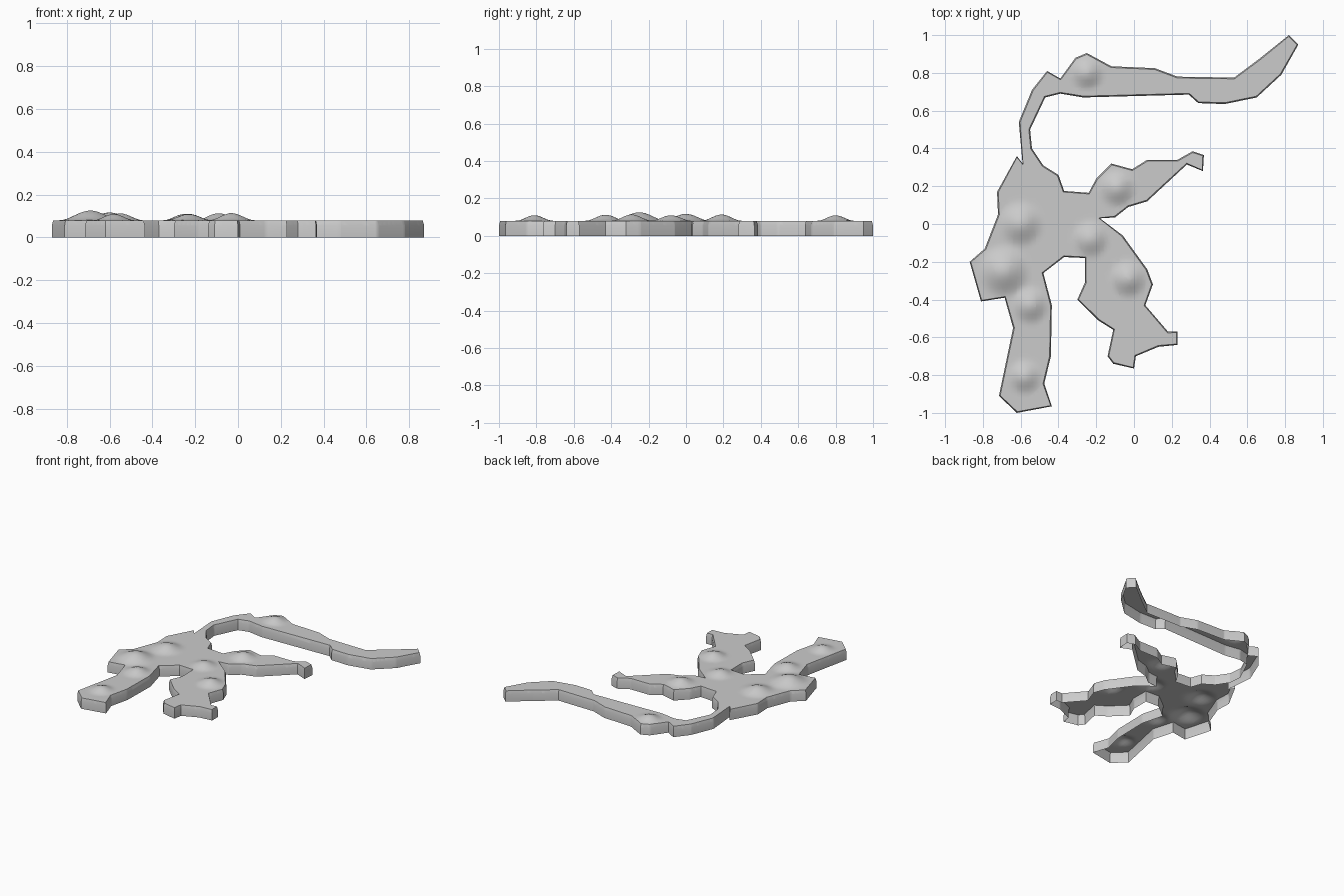
import bpy, bmesh, math
from mathutils import Vector

if "Cube" in bpy.data.objects:
    bpy.data.objects.remove(bpy.data.objects["Cube"])

# Silhouette: tail, right arm, right leg, left leg, head side, back to the tail
OUTLINE = [
    (.82, 1), (.87, .95), (.78, .79), (.65, .67), (.48, .635), (.34, .64), (.29, .685),
    (-.27, .67), (-.39, .69), (-.47, .67), (-.55, .50), (-.54, .40), (-.48, .31),
    (-.40, .26), (-.37, .175), (-.24, .165), (-.20, .24), (-.12, .32), (-.01, .29),
    (.07, .34), (.23, .34), (.31, .385), (.37, .365), (.365, .28), (.28, .315),
    (.14, .185), (.07, .12), (-.03, .09), (-.10, .035), (-.18, .03), (-.06, -.06),
    (.07, -.24), (.10, -.32), (.06, -.43), (.18, -.57), (.23, -.57),
    (.23, -.64), (.13, -.65), (.01, -.70), (0, -.765), (-.11, -.74), (-.14, -.70),
    (-.11, -.56), (-.19, -.51), (-.30, -.40), (-.26, -.31), (-.26, -.18), (-.37, -.175),
    (-.48, -.26), (-.435, -.43), (-.44, -.70), (-.475, -.845), (-.435, -.965),
    (-.62, -1), (-.715, -.91), (-.64, -.55), (-.685, -.39), (-.81, -.41),
    (-.87, -.20), (-.79, -.13), (-.72, .05), (-.725, .17), (-.62, .36), (-.59, .32),
    (-.61, .54), (-.54, .71), (-.46, .81), (-.39, .77), (-.31, .88), (-.25, .905),
    (-.12, .835), (.11, .825), (.23, .78), (.53, .775), (.67, .88),
]
OUTLINE.reverse()

# Bumps: x, y, radius, height
BUMPS = [(-.25, .80, .10, .03), (-.09, .19, .11, .034), (-.23, -.08, .11, .03),
         (-.03, -.29, .11, .034), (-.60, 0, .13, .037), (-.69, -.25, .15, .046),
         (-.55, -.43, .11, .033), (-.58, -.81, .10, .03)]
HEIGHT, SOFT = .08, .007


def inset(i):
    """Move a corner slightly inward for the softened top rim."""
    p = Vector(OUTLINE[i])
    a = (p - Vector(OUTLINE[i - 1])).normalized()
    b = (Vector(OUTLINE[(i + 1) % len(OUTLINE)]) - p).normalized()
    n = Vector((-a.y - b.y, a.x + b.x))
    return p + n.normalized() * SOFT


# Shell: walls in rings, closed on top, open below
bm = bmesh.new()
count = len(OUTLINE)
rings = [[bm.verts.new((x, y, z)) for x, y in OUTLINE] for z in (0, HEIGHT - .025)]
rings.append([bm.verts.new((*inset(i), HEIGHT)) for i in range(count)])
for low, high in zip(rings, rings[1:]):
    for i in range(count):
        j = (i + 1) % count
        bm.faces.new((low[i], low[j], high[j], high[i]))
top = bm.faces.new(rings[-1])
bm.normal_update()
bmesh.ops.triangulate(bm, faces=[top], ngon_method='EAR_CLIP')

# Grid cuts give the top enough detail for the bumps
for axis, normal in ((0, (1, 0, 0)), (1, (0, 1, 0))):
    for k in range(-49, 50):
        co = [0, 0, 0]
        co[axis] = k * .02 + .001
        bmesh.ops.bisect_plane(bm, geom=bm.verts[:] + bm.edges[:] + bm.faces[:],
                               plane_co=co, plane_no=normal, dist=1e-6)

# Raise the rounded bumps
for v in bm.verts:
    if v.co.z > HEIGHT - .0005:
        lift = 0
        for x, y, r, h in BUMPS:
            d = math.hypot(v.co.x - x, v.co.y - y)
            if d < r:
                lift = max(lift, h * (.5 + .5 * math.cos(math.pi * d / r)))
        v.co.z += lift

mesh = bpy.data.meshes.new("relief_shell")
bm.to_mesh(mesh)
bm.free()
shell = bpy.data.objects.new("relief_shell", mesh)
bpy.context.collection.objects.link(shell)
bpy.context.view_layer.objects.active = shell
shell.select_set(True)
bpy.ops.object.shade_smooth_by_angle(angle=math.radians(35))
